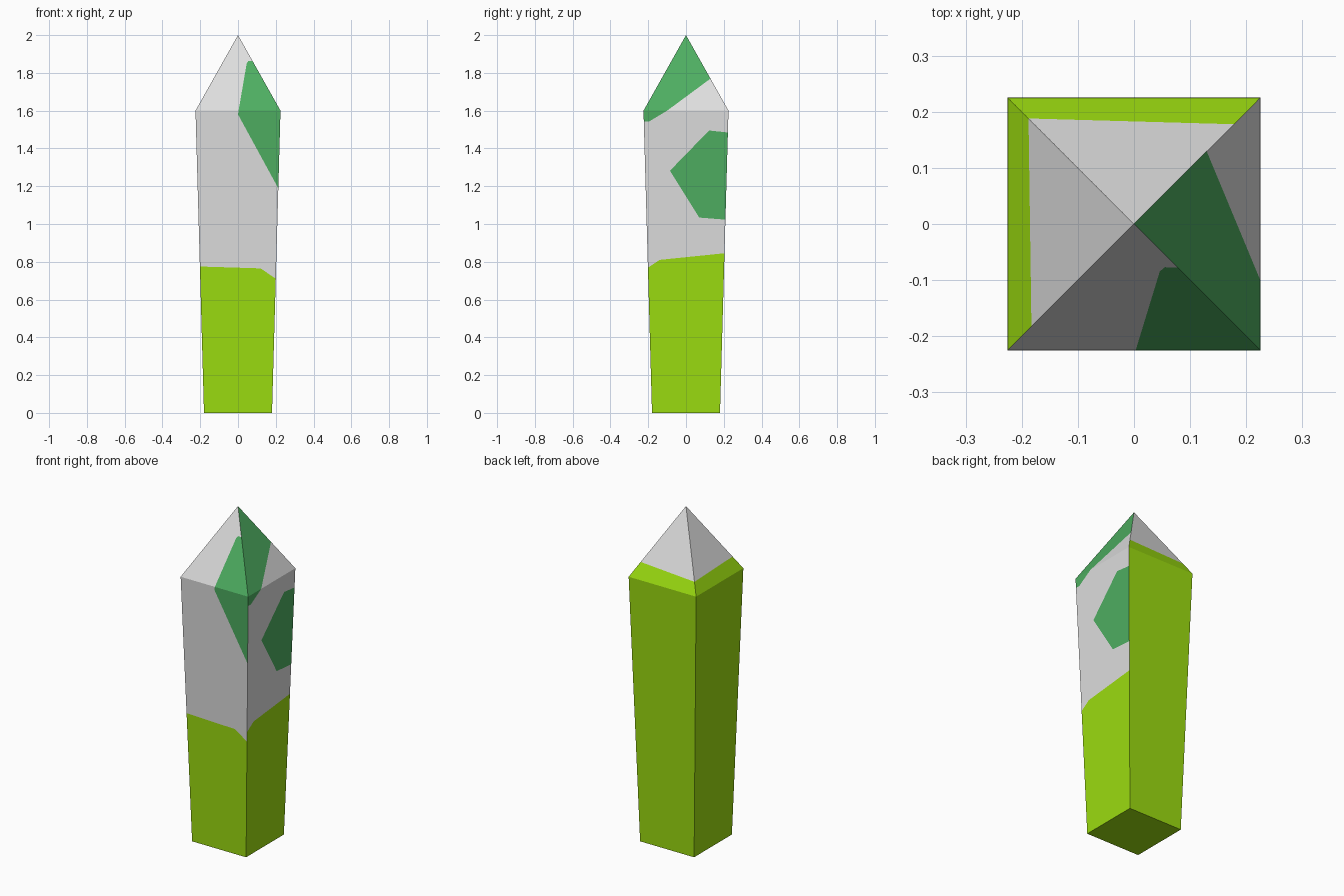
import bpy, bmesh, math
from mathutils import Vector

if "Cube" in bpy.data.objects:
    bpy.data.objects.remove(bpy.data.objects["Cube"])

H, SHOULDER, FOOT, WIDE = 2.0, 1.6, 0.18, 0.225


def material(name, rgb):
    m = bpy.data.materials.new(name)
    lin = [((c / 255 + 0.055) / 1.055) ** 2.4 for c in rgb]
    m.diffuse_color = (*lin, 1)
    m.use_nodes = True
    m.node_tree.nodes["Principled BSDF"].inputs["Base Color"].default_value = m.diffuse_color
    return m


mats = [material("pale_grey", (222, 222, 222)),
        material("lime", (156, 221, 16)),
        material("green", (78, 174, 97))]
GREY, LIME, GREEN = range(3)


def depth(z):
    """Half width of the crystal at height z."""
    if z <= SHOULDER:
        return FOOT + (WIDE - FOOT) * z / SHOULDER
    return WIDE * (H - z) / (H - SHOULDER)


def split(poly, a, b):
    """Cut a convex outline by line a-b; return the left and right pieces."""
    dist = [(b[0] - a[0]) * (p[1] - a[1]) - (b[1] - a[1]) * (p[0] - a[0]) for p in poly]
    left, right = [], []
    for i, p in enumerate(poly):
        j = (i + 1) % len(poly)
        q, d, e = poly[j], dist[i], dist[j]
        if d >= 0:
            left.append(p)
        if d <= 0:
            right.append(p)
        if d * e < 0:
            t = d / (d - e)
            cut = (p[0] + (q[0] - p[0]) * t, p[1] + (q[1] - p[1]) * t)
            left.append(cut)
            right.append(cut)
    return left, right


# Painted patches per side: convex outlines (across, height), anticlockwise
patches = [
    # front
    [(LIME, [(-.3, -1), (.3, -1), (.3, .641), (.2, .71), (.12, .765), (-.3, .778)]),
     (GREEN, [(0, 1.58), (.3, 1.03), (.3, 1.86), (.055, 1.863), (.046, 1.85), (.003, 1.6)])],
    # right
    [(LIME, [(-.3, -1), (.3, -1), (.3, .855), (-.14, .81), (-.2, .77), (-.3, .703)]),
     (GREEN, [(-.085, 1.282), (.07, 1.034), (.3, 1.016), (.3, 1.476), (.122, 1.495)]),
     (GREEN, [(-.3, 1.542), (-.196, 1.542), (-.1, 1.6), (.13, 1.77), (.3, 1.896),
              (.3, 2.1), (-.3, 2.1)])],
    # back
    [(LIME, [(-.3, -1), (.3, -1), (.3, 1.66), (-.3, 1.69)])],
    # left
    [(LIME, [(-.3, -1), (.3, -1), (.3, 1.678), (-.3, 1.663)])],
]

body = [(-FOOT, 0), (FOOT, 0), (WIDE, SHOULDER), (-WIDE, SHOULDER)]
tip = [(-WIDE, SHOULDER), (WIDE, SHOULDER), (0, H)]

bm = bmesh.new()


def add_face(points, mat):
    face = bm.faces.new([bm.verts.new(p) for p in points])
    face.material_index = mat


# Four tapered sides with pointed tip, cut along the patch outlines
for k, side in enumerate(patches):
    ang = k * math.pi / 2
    u = Vector((math.cos(ang), math.sin(ang), 0))
    n = Vector((math.sin(ang), -math.cos(ang), 0))
    pieces = [(body, GREY), (tip, GREY)]
    for colour, outline in side:
        result = []
        for poly, mat in pieces:
            if mat != GREY:
                result.append((poly, mat))
                continue
            for a, b in zip(outline, outline[1:] + outline[:1]):
                if len(poly) < 3:
                    break
                poly, rest = split(poly, a, b)
                if len(rest) > 2:
                    result.append((rest, GREY))
            if len(poly) > 2:
                result.append((poly, colour))
        pieces = result
    for poly, mat in pieces:
        add_face([u * h + n * depth(z) + Vector((0, 0, z)) for h, z in poly], mat)

# Flat foot
add_face([(-FOOT, FOOT, 0), (FOOT, FOOT, 0), (FOOT, -FOOT, 0), (-FOOT, -FOOT, 0)], LIME)

bmesh.ops.remove_doubles(bm, verts=bm.verts, dist=1e-5)
mesh = bpy.data.meshes.new("crystal_post")
bm.to_mesh(mesh)
bm.free()
for m in mats:
    mesh.materials.append(m)
bpy.context.collection.objects.link(bpy.data.objects.new("crystal_post", mesh))
